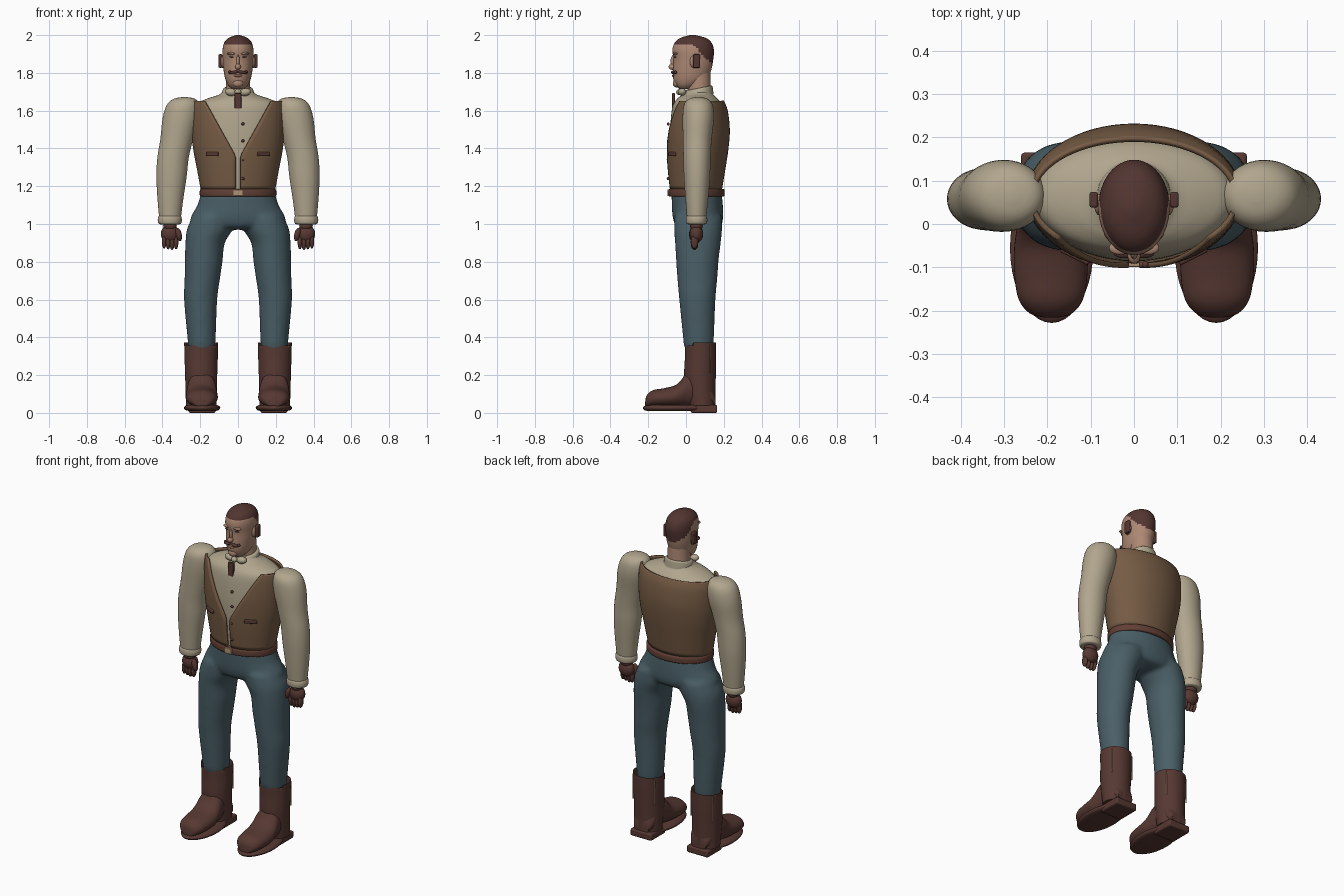
import bpy, bmesh, math
from mathutils import Vector, Matrix

cube = bpy.data.objects.get("Cube")
if cube:
    bpy.data.objects.remove(cube, do_unlink=True)


def material(name, *rgb):
    m = bpy.data.materials.new(name)
    m.use_nodes = True
    m.diffuse_color = (*rgb, 1)
    m.node_tree.nodes["Principled BSDF"].inputs["Base Color"].default_value = (*rgb, 1)
    return m


SKIN = material("skin", .42, .25, .175)
HAIR = material("dark hair", .085, .036, .03)
SHIRT = material("cream cloth", .44, .38, .27)
VEST = material("brown vest cloth", .18, .105, .058)
DENIM = material("blue denim", .068, .115, .135)
LEATHER = material("dark leather", .095, .04, .032)
BELT = material("belt leather", .12, .05, .035)
BUCKLE = material("tan metal", .45, .29, .18)
LIPS = material("lips", .26, .11, .085)


def smooth_rings(rings, steps=4):
    """Catmull-Rom interpolation of ring tuples."""
    pts = [rings[0], *rings, rings[-1]]
    out = []
    for a, b, c, d in zip(pts, pts[1:], pts[2:], pts[3:]):
        for k in range(steps):
            t = k / steps
            out.append([q + t / 2 * (r - p + t * (2*p - 5*q + 4*r - s + t * (3*(q - r) + s - p)))
                        for p, q, r, s in zip(a, b, c, d)])
    return out + [list(rings[-1])]


def loft(bm, rings, sides=40, axis="z", gap=None, cap_top=True, steps=4):
    """Skin ellipses given as (position along axis, x, other, x radius, other radius)."""
    loops = []
    for h, cx, co, rx, ro in smooth_rings(rings, steps):
        start = math.asin(gap(h) / rx) if gap else 0
        count = sides + 1 if gap else sides
        loop = []
        for i in range(count):
            a = start + (math.tau - 2 * start) * i / sides
            x, o = cx + rx * math.sin(a), co - ro * math.cos(a)
            loop.append(bm.verts.new((x, o, h) if axis == "z" else (x, h, o)))
        loops.append(loop)
    for low, high in zip(loops, loops[1:]):
        for i in range(sides):
            j = i + 1 if gap else (i + 1) % sides
            bm.faces.new((low[i], low[j], high[j], high[i]))
    if not gap:
        bm.faces.new(loops[0])
        if cap_top:
            bm.faces.new(loops[-1])
    return loops


def ball(bm, centre, radii, turn=0):
    m = Matrix.Translation(centre) @ Matrix.Rotation(turn, 4, "Y") @ Matrix.Diagonal((*radii, 1))
    bmesh.ops.create_uvsphere(bm, u_segments=20, v_segments=12, radius=1, matrix=m)


def block(bm, centre, size, turn=0):
    m = Matrix.Translation(centre) @ Matrix.Rotation(turn, 4, "Z") @ Matrix.Diagonal((*size, 1))
    bmesh.ops.create_cube(bm, size=1, matrix=m)


def finish(name, bm, mats, mirror=False, bevel=0):
    bmesh.ops.recalc_face_normals(bm, faces=bm.faces)
    me = bpy.data.meshes.new(name)
    bm.to_mesh(me)
    bm.free()
    for m in mats:
        me.materials.append(m)
    for p in me.polygons:
        p.use_smooth = True
    me.set_sharp_from_angle(angle=math.radians(45))
    ob = bpy.data.objects.new(name, me)
    bpy.context.scene.collection.objects.link(ob)
    if bevel:
        mod = ob.modifiers.new("bevel", "BEVEL")
        mod.width, mod.segments = bevel, 2
    if mirror:
        ob.modifiers.new("mirror", "MIRROR")
    return ob


def front_back(z, rx, front, back):
    return (z, 0, (front + back) / 2, rx, (back - front) / 2)


# Head, with hair chosen by a sloping hairline
bm = bmesh.new()
loft(bm, [front_back(*r) for r in (
    (1.715, .03, -.035, .03), (1.735, .052, -.055, .07), (1.77, .068, -.068, .115),
    (1.82, .077, -.068, .135), (1.87, .081, -.066, .144), (1.92, .082, -.072, .148),
    (1.96, .073, -.06, .135), (1.985, .05, -.03, .105), (2, .012, .02, .05))], 48)
for f in bm.faces:
    c = f.calc_center_median()
    f.material_index = int(c.z > 1.955 - max(0, c.y - .03))
finish("head", bm, [SKIN, HAIR])

bm = bmesh.new()
loft(bm, [(1.62, 0, .07, .07, .065), (1.7, 0, .07, .065, .062), (1.8, 0, .065, .062, .064)])
finish("neck", bm, [SKIN])

bm = bmesh.new()
ball(bm, (0, -.072, 1.832), (.015, .02, .016))
ball(bm, (0, -.066, 1.86), (.009, .016, .035))
ball(bm, (0, -.05, 1.745), (.028, .02, .022))
finish("nose_and_chin", bm, [SKIN])

bm = bmesh.new()
ball(bm, (.032, -.055, 1.902), (.026, .016, .008))
finish("brow", bm, [SKIN], mirror=True)

bm = bmesh.new()
ball(bm, (.032, -.057, 1.884), (.014, .007, .004))
finish("eye", bm, [HAIR], mirror=True)

bm = bmesh.new()
ball(bm, (.022, -.067, 1.803), (.026, .012, .008), .15)
ball(bm, (.044, -.056, 1.803), (.009, .009, .009))
finish("moustache", bm, [HAIR], mirror=True)

bm = bmesh.new()
ball(bm, (0, -.066, 1.785), (.024, .008, .007))
finish("mouth", bm, [LIPS])

bm = bmesh.new()
block(bm, (.093, .056, 1.863), (.02, .036, .072))
finish("ear_piece", bm, [HAIR], mirror=True, bevel=.005)

bm = bmesh.new()
ball(bm, (.08, .045, 1.86), (.012, .025, .035))
finish("ear", bm, [SKIN], mirror=True)

# Shirt body, collar and neckwear
bm = bmesh.new()
loft(bm, [front_back(*r) for r in (
    (1.17, .18, -.068, .17), (1.3, .2, -.08, .19), (1.45, .225, -.086, .21),
    (1.58, .232, -.078, .205), (1.635, .22, -.066, .188), (1.665, .16, -.045, .165),
    (1.685, .1, -.02, .145), (1.71, .072, 0, .138))], 48)
finish("shirt_body", bm, [SHIRT])

bm = bmesh.new()
loops = loft(bm, [(1.665, 0, .068, .085, .078), (1.69, 0, .066, .084, .077),
                  (1.708, 0, .068, .078, .072), (1.712, 0, .068, .068, .064)])
for v in bm.verts:
    v.co.z += .2 * (v.co.y - .03)
finish("shirt_collar", bm, [SHIRT])

bm = bmesh.new()
ball(bm, (.038, -.02, 1.698), (.032, .022, .02), -.15)
finish("collar_wing", bm, [SHIRT], mirror=True)

bm = bmesh.new()
ball(bm, (0, -.034, 1.698), (.018, .018, .016))
finish("collar_knot", bm, [SHIRT])

bm = bmesh.new()
block(bm, (0, -.066, 1.65), (.036, .014, .085))
finish("short_tie", bm, [LEATHER], bevel=.003)

# Vest with a V opening at the front
def opening(z):
    return .012 + max(0, z - 1.36) * .56


bm = bmesh.new()
loft(bm, [front_back(*r) for r in (
    (1.185, .192, -.08, .185), (1.3, .213, -.092, .204), (1.4, .232, -.097, .219),
    (1.5, .242, -.097, .226), (1.6, .243, -.086, .215), (1.65, .236, -.074, .195))],
    56, gap=opening)
vest = finish("vest", bm, [VEST])
shell = vest.modifiers.new("thickness", "SOLIDIFY")
shell.thickness, shell.offset = .012, 0

bm = bmesh.new()
block(bm, (.135, -.071, 1.37), (.072, .02, .022), .46)
finish("vest_pocket", bm, [LEATHER], mirror=True, bevel=.005)

bm = bmesh.new()
for z in (1.24, 1.34, 1.44, 1.53):
    ball(bm, (.026, -.094, z), (.008, .008, .008))
finish("vest_buttons", bm, [LEATHER])

# Sleeve, cuff and hand
bm = bmesh.new()
loft(bm, [(1.672, .282, .065, .012, .012), (1.662, .284, .065, .058, .05),
          (1.63, .291, .065, .086, .076), (1.56, .303, .065, .096, .083),
          (1.45, .324, .06, .087, .076), (1.35, .344, .058, .083, .072),
          (1.25, .352, .058, .08, .069), (1.13, .358, .057, .068, .06),
          (1.02, .36, .056, .056, .05)])
finish("sleeve", bm, [SHIRT], mirror=True)

bm = bmesh.new()
loft(bm, [(.998, .361, .056, .048, .043), (1.003, .361, .056, .06, .054),
          (1.022, .361, .056, .064, .057), (1.04, .361, .056, .06, .054),
          (1.044, .361, .056, .05, .045)])
finish("cuff", bm, [SHIRT], mirror=True)

bm = bmesh.new()
ball(bm, (.36, .055, .948), (.049, .036, .048))
ball(bm, (.36, .055, .99), (.036, .034, .03))
for i in range(4):
    ball(bm, (.328 + .021 * i, .045, .9 + .004 * abs(i - 1)), (.0125, .02, .038))
ball(bm, (.314, .034, .945), (.016, .018, .036), .25)
finish("hand", bm, [LEATHER], mirror=True)

# Belt and buckle
bm = bmesh.new()
loft(bm, [(1.145, 0, .056, .194, .14), (1.15, 0, .056, .202, .148),
          (1.18, 0, .056, .202, .148), (1.185, 0, .056, .194, .14)], 56)
finish("belt", bm, [BELT])

bm = bmesh.new()
block(bm, (0, -.092, 1.165), (.05, .014, .034))
finish("belt_buckle", bm, [BUCKLE], bevel=.003)

# Trousers: hips and both legs fused into one skin
bm = bmesh.new()
loft(bm, [(.97, 0, .065, .06, .07), (.985, 0, .065, .2, .115), (1.02, 0, .064, .252, .131),
          (1.06, 0, .062, .238, .135), (1.1, 0, .06, .215, .135), (1.165, 0, .056, .195, .133)], 48)
for s in (-1, 1):
    loft(bm, [(z, s * x, y, rx, ry) for z, x, y, rx, ry in (
        (.3, .194, .07, .06, .055), (.345, .193, .067, .07, .075), (.4, .193, .066, .075, .082),
        (.6, .198, .06, .088, .096), (.7, .19, .06, .093, .105), (.8, .182, .06, .1, .112),
        (.9, .174, .063, .104, .121), (.97, .15, .064, .121, .127), (1.04, .13, .064, .11, .125))])
trousers = finish("trousers", bm, [DENIM])
fuse = trousers.modifiers.new("fuse", "REMESH")
fuse.mode, fuse.voxel_size, fuse.use_smooth_shade = "VOXEL", .012, True
relax = trousers.modifiers.new("relax", "SMOOTH")
relax.factor, relax.iterations = .5, 6

# Boots: shaft with a dipped front, foot, sole and heel
bm = bmesh.new()
loops = loft(bm, [(.04, .195, .085, .08, .072), (.12, .195, .078, .083, .078),
                  (.2, .195, .074, .085, .084), (.29, .195, .077, .088, .083),
                  (.372, .195, .077, .09, .083)], cap_top=False)
for v in loops[-1]:
    if v.co.y < .03:
        v.co.z -= .03
finish("boot_shaft", bm, [LEATHER], mirror=True)

bm = bmesh.new()
loft(bm, [(y, .192, (top + .03) / 2, rx, (top - .03) / 2) for y, top, rx in (
    (-.216, .06, .015), (-.207, .095, .048), (-.175, .12, .074), (-.12, .13, .084),
    (-.06, .145, .085), (-.025, .175, .081), (.005, .215, .077), (.06, .23, .07),
    (.12, .18, .07), (.155, .1, .05))], axis="y")
finish("boot_foot", bm, [LEATHER], mirror=True)

bm = bmesh.new()
loft(bm, [(.01, .19, -.055, .07, .15), (.016, .19, -.055, .09, .167),
          (.03, .19, -.055, .096, .173), (.042, .19, -.055, .08, .155)])
finish("boot_sole", bm, [LEATHER], mirror=True)

bm = bmesh.new()
block(bm, (.19, .095, .021), (.142, .14, .042))
finish("boot_heel", bm, [LEATHER], mirror=True, bevel=.008)

bm = bmesh.new()
for s in (-1, 1):
    block(bm, (.195 + s * .071, .128, .285), (.006, .004, .15))
finish("boot_seam", bm, [BUCKLE], mirror=True)
